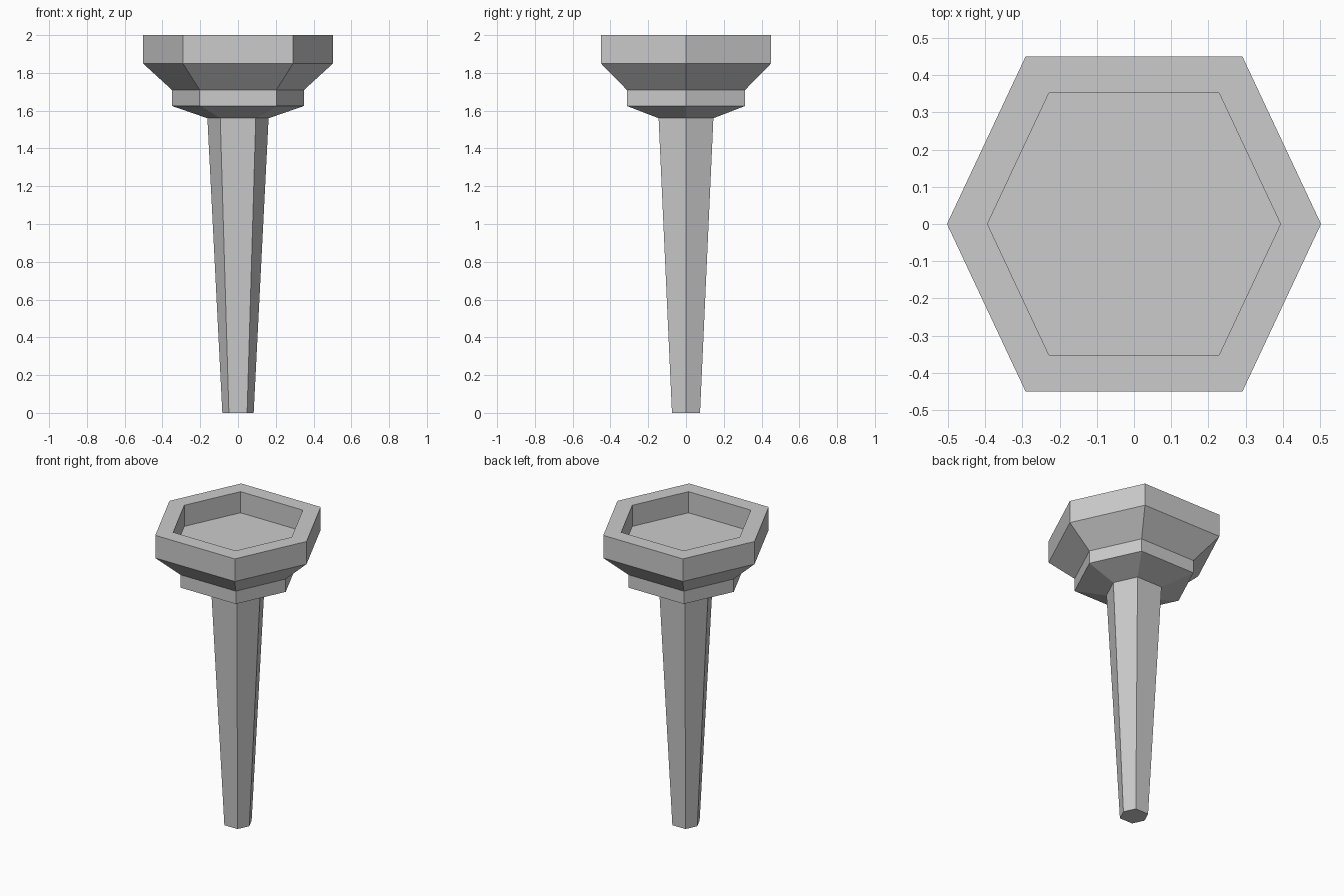
import bpy
import bmesh

if "Cube" in bpy.data.objects:
    bpy.data.objects.remove(bpy.data.objects["Cube"])

# Slightly squashed hexagon, as a fraction of the half width
HEX = [(1, 0), (0.58, 0.895), (-0.58, 0.895), (-1, 0), (-0.58, -0.895), (0.58, -0.895)]

# Profile from the foot up to the rim, then down into the bowl: (half width, z)
PROFILE = [
    (0.083, 0.0), (0.162, 1.56),      # tapered stem
    (0.35, 1.625), (0.35, 1.71),      # collar
    (0.503, 1.85), (0.503, 2.0),      # flared bowl
    (0.394, 2.0), (0.394, 1.86),      # recess
]


def hex_lathe(name, profile):
    """Stack hexagonal rings along a profile and cap both ends."""
    bm = bmesh.new()
    rings = [[bm.verts.new((x * r, y * r, z)) for x, y in HEX] for r, z in profile]
    for low, high in zip(rings, rings[1:]):
        for i in range(6):
            j = (i + 1) % 6
            bm.faces.new((low[i], low[j], high[j], high[i]))
    bm.faces.new(rings[0][::-1])
    bm.faces.new(rings[-1])
    bmesh.ops.recalc_face_normals(bm, faces=bm.faces)
    mesh = bpy.data.meshes.new(name)
    bm.to_mesh(mesh)
    bm.free()
    obj = bpy.data.objects.new(name, mesh)
    bpy.context.collection.objects.link(obj)
    return obj


# Stem, collar and hollow bowl as one watertight body
hex_lathe("torch", PROFILE)
